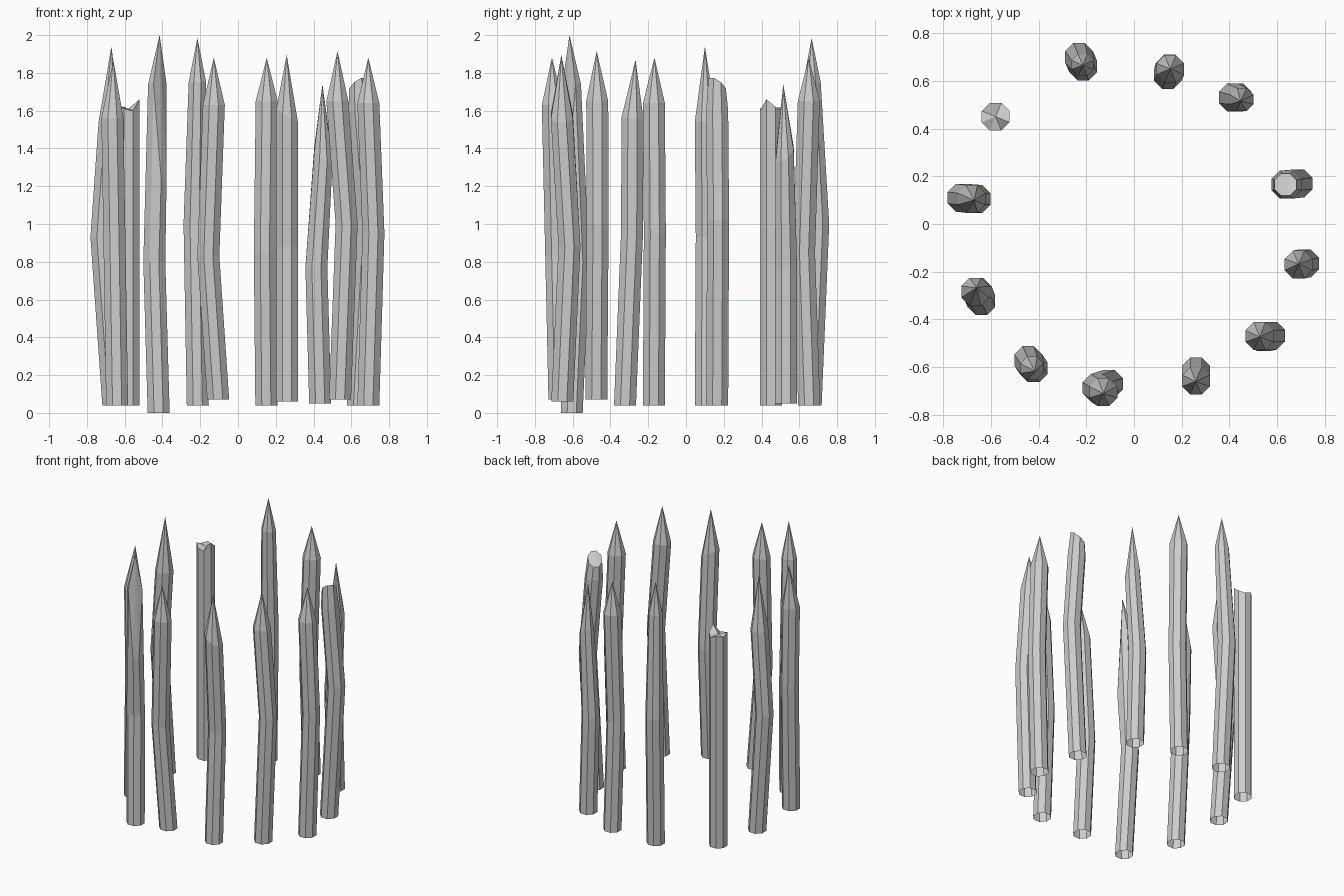
import bpy, bmesh
from math import cos, sin, pi

if "Cube" in bpy.data.objects:
    bpy.data.objects.remove(bpy.data.objects["Cube"])

SIDES = 8
R = 0.063   # stake radius across corners


def ring(bm, x, y, z, r, tilt=(0, 0), drops=None):
    """Octagon with flats facing the axes; tilt slopes it, drops lowers single corners."""
    verts = []
    for i in range(SIDES):
        a = 2 * pi * (i + 0.5) / SIDES
        dx, dy = r * cos(a), r * sin(a)
        dz = tilt[0] * dx + tilt[1] * dy - (drops or {}).get(i, 0)
        verts.append(bm.verts.new((x + dx, y + dy, z + dz)))
    return verts


def bridge(bm, lo, hi):
    for i in range(SIDES):
        j = (i + 1) % SIDES
        bm.faces.new((lo[i], lo[j], hi[j], hi[i]))


def fan(bm, top, apex):
    v = bm.verts.new(apex)
    for i in range(SIDES):
        bm.faces.new((top[i], top[(i + 1) % SIDES], v))


def stake(name, base, mid, shoulder, tip, r_top=R, tilt=(0, 0), drops=None, blunt=None):
    """Bent post: base, middle and shoulder rings, then a carved point (or a blunt slanted end)."""
    bm = bmesh.new()
    rings = [ring(bm, *base, R), ring(bm, *mid, R),
             ring(bm, *shoulder, r_top, tilt, drops)]
    if blunt:
        rings.append(ring(bm, *blunt, 0.05, (0.6, -0.6)))
    for lo, hi in zip(rings, rings[1:]):
        bridge(bm, lo, hi)
    fan(bm, rings[-1], tip)
    bmesh.ops.recalc_face_normals(bm, faces=bm.faces)
    me = bpy.data.meshes.new(name)
    bm.to_mesh(me)
    bm.free()
    bpy.context.collection.objects.link(bpy.data.objects.new(name, me))


# Back stakes
stake("stake_back_left", (-.213, .66, .04), (-.23, .70, 1.0), (-.215, .667, 1.75),
      (-.215, .665, 1.985), r_top=.05)
stake("stake_back", (.15, .652, .04), (.142, .625, .85), (.152, .65, 1.65), (.152, .65, 1.88))
stake("stake_back_right", (.435, .53, .05), (.415, .53, .77), (.452, .522, 1.37),
      (.447, .515, 1.74), r_top=.052, tilt=(-.6, .6))

# Right stakes, the first one with a blunt slanted end
stake("stake_right_blunt", (.635, .165, .04), (.69, .17, 1.02), (.643, .165, 1.6),
      (.645, .15, 1.755), blunt=(.635, .165, 1.735))
stake("stake_right", (.69, -.17, .04), (.717, -.165, .95), (.69, -.17, 1.64), (.69, -.167, 1.88))
stake("stake_right_front", (.54, -.475, .07), (.575, -.468, 1.0), (.526, -.47, 1.65),
      (.527, -.473, 1.915))

# Front stakes, the last one with a long carved chip
stake("stake_front_right", (.26, -.655, .06), (.26, -.617, .88), (.26, -.657, 1.57),
      (.258, -.66, 1.895), tilt=(-.6, 0))
stake("stake_front", (-.105, -.67, .07), (-.157, -.687, .83), (-.128, -.705, 1.63),
      (-.128, -.71, 1.88))
stake("stake_front_left", (-.42, -.605, 0), (-.443, -.57, .8), (-.427, -.605, 1.74),
      (-.415, -.617, 2.0), r_top=.053, drops={6: .5, 7: .5})

# Left stakes
stake("stake_left_front", (-.64, -.323, .04), (-.655, -.285, .97), (-.665, -.284, 1.56),
      (-.66, -.267, 1.87))
stake("stake_left", (-.66, .105, .04), (-.723, .11, .93), (-.68, .105, 1.54), (-.67, .10, 1.94))

# Snapped stake with a jagged end
stake("stake_left_broken", (-.58, .45, .04), (-.58, .45, .8), (-.58, .45, 1.63),
      (-.58, .45, 1.61), drops={0: .01, 1: .03, 2: .01, 3: .02, 4: .0, 5: .02, 6: .03, 7: -.03})
